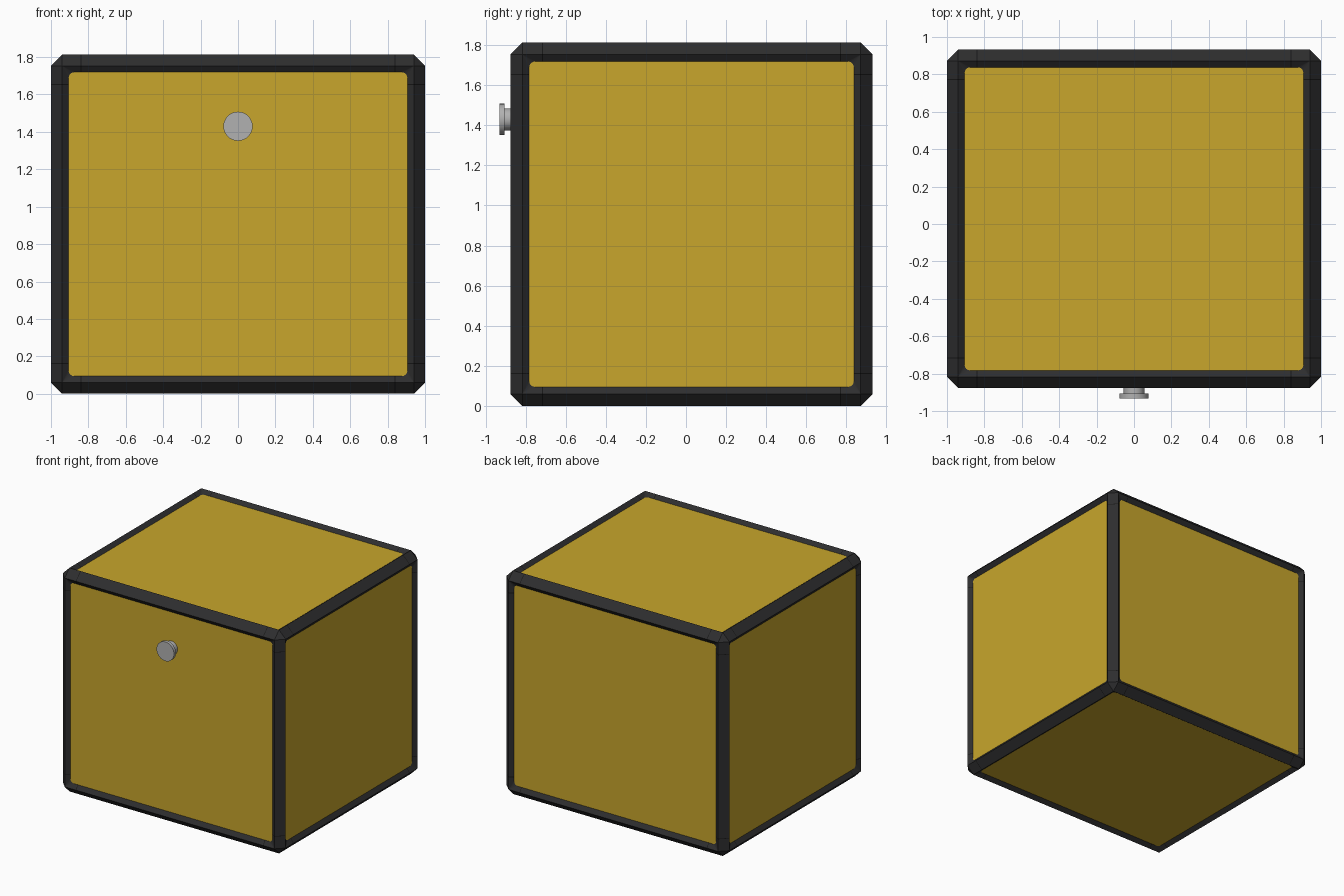
import bpy, bmesh, math
from mathutils import Vector

old = bpy.data.objects.get("Cube")
if old:
    bpy.data.objects.remove(old, do_unlink=True)


def material(name, rgb):
    m = bpy.data.materials.new(name)
    m.use_nodes = True
    colour = (*rgb, 1)
    m.diffuse_color = colour
    m.node_tree.nodes["Principled BSDF"].inputs["Base Color"].default_value = colour
    return m


yellow = material("mustard yellow", (0.578, 0.381, 0.025))
charcoal = material("charcoal", (0.027, 0.027, 0.028))
seam_black = material("seam black", (0.008, 0.008, 0.008))
steel = material("light grey", (0.44, 0.44, 0.44))

LOW = Vector((-1, -0.877, 0))
HIGH = Vector((1, 0.932, 1.813))
CENTRE, HALF = (LOW + HIGH) / 2, (HIGH - LOW) / 2
RIDGE, INSET, RECESS = 0.06, 0.094, 0.025   # chamfer, panel border, panel depth
ROUND, STEPS = 0.03, 4                      # panel corner rounding
CAP, GAP = 0.158, 0.005                     # corner cap length and seam width


def finish(bm, name, mats, smooth=False):
    mesh = bpy.data.meshes.new(name)
    bm.to_mesh(mesh)
    bm.free()
    for m in mats:
        mesh.materials.append(m)
    ob = bpy.data.objects.new(name, mesh)
    bpy.context.collection.objects.link(ob)
    if smooth:
        bpy.ops.object.select_all(action='DESELECT')
        ob.select_set(True)
        bpy.context.view_layer.objects.active = ob
        bpy.ops.object.shade_smooth_by_angle(angle=math.radians(35))
    return ob


def face_points(axis, sign):
    """Ridge corners and rounded panel corners of one side of the box."""
    u, v = (axis + 1) % 3, (axis + 2) % 3

    def place(a, b, depth):
        p = CENTRE.copy()
        p[axis] += sign * (HALF[axis] - depth)
        p[u] += a
        p[v] += b
        return p

    ridge, inner = [], []
    for i, (su, sv) in enumerate(((1, 1), (-1, 1), (-1, -1), (1, -1))):
        ridge.append(place(su * (HALF[u] - RIDGE), sv * (HALF[v] - RIDGE), 0))
        arc = []
        for s in range(STEPS + 1):
            t = math.pi / 2 * (i + s / STEPS)
            arc.append(place(su * (HALF[u] - INSET - ROUND) + ROUND * math.cos(t),
                             sv * (HALF[v] - INSET - ROUND) + ROUND * math.sin(t), RECESS))
        inner.append(arc)
    return ridge, inner


SIDES = {(0, 1): "left", (0, -1): "right", (1, 1): "back",
         (1, -1): "front", (2, 1): "top", (2, -1): "bottom"}

# Chamfered box whose large sides become the frame openings
frame = bmesh.new()
bmesh.ops.create_cube(frame, size=2)
for vert in frame.verts:
    vert.co = CENTRE + Vector([c * h for c, h in zip(vert.co, HALF)])
bmesh.ops.bevel(frame, geom=frame.edges[:], offset=RIDGE, segments=1,
                profile=0.5, affect='EDGES')
large = [f for f in frame.faces if f.calc_area() > 1]
bmesh.ops.delete(frame, geom=large, context='FACES_ONLY')

for (axis, sign), side in SIDES.items():
    ridge, inner = face_points(axis, sign)
    # Sloping inner lip of the frame
    rv = [frame.verts.new(p) for p in ridge]
    iv = [[frame.verts.new(p) for p in arc] for arc in inner]
    for i in range(4):
        j = (i + 1) % 4
        lip = [(rv[i], iv[i][s], iv[i][s + 1]) for s in range(STEPS)]
        lip.append((rv[i], iv[i][-1], iv[j][0], rv[j]))
        for loop in lip:
            frame.faces.new(loop if sign < 0 else loop[::-1])
    # Recessed panel
    panel = bmesh.new()
    loop = [panel.verts.new(p) for arc in inner for p in arc]
    panel.faces.new(loop if sign > 0 else loop[::-1])
    finish(panel, side + "_panel", [yellow])

bmesh.ops.remove_doubles(frame, verts=frame.verts[:], dist=0.0005)
bmesh.ops.recalc_face_normals(frame, faces=frame.faces[:])

# Seams where the corner caps meet the edge bars
for axis in range(3):
    for sign in (1, -1):
        for cut in (CAP, CAP + GAP):
            point, normal = CENTRE.copy(), Vector()
            point[axis] += sign * (HALF[axis] - cut)
            normal[axis] = 1
            bmesh.ops.bisect_plane(frame, geom=frame.verts[:] + frame.edges[:] + frame.faces[:],
                                   plane_co=point, plane_no=normal)
for f in frame.faces:
    mid = f.calc_center_median() - CENTRE
    if any(CAP < HALF[a] - abs(mid[a]) < CAP + GAP for a in range(3)):
        f.material_index = 1
finish(frame, "edge_frame", [charcoal, seam_black])


# Front knob: flared head on a narrower stem
def lathe_knob(name, profile, z, sides=32):
    bm = bmesh.new()
    rings = []
    for radius, y in profile:
        rings.append([bm.verts.new((radius * math.cos(math.tau * k / sides), y,
                                    z + radius * math.sin(math.tau * k / sides)))
                      for k in range(sides)])
    for a, b in zip(rings, rings[1:]):
        for k in range(sides):
            n = (k + 1) % sides
            bm.faces.new((a[k], a[n], b[n], b[k]))
    bm.faces.new(rings[0])
    bm.faces.new(rings[-1])
    bmesh.ops.recalc_face_normals(bm, faces=bm.faces[:])
    finish(bm, name, [steel], smooth=True)


front = LOW.y + RECESS
lathe_knob("front_knob", [(0.055, front), (0.055, -0.907), (0.078, -0.907), (0.078, -0.932)], 1.43)
